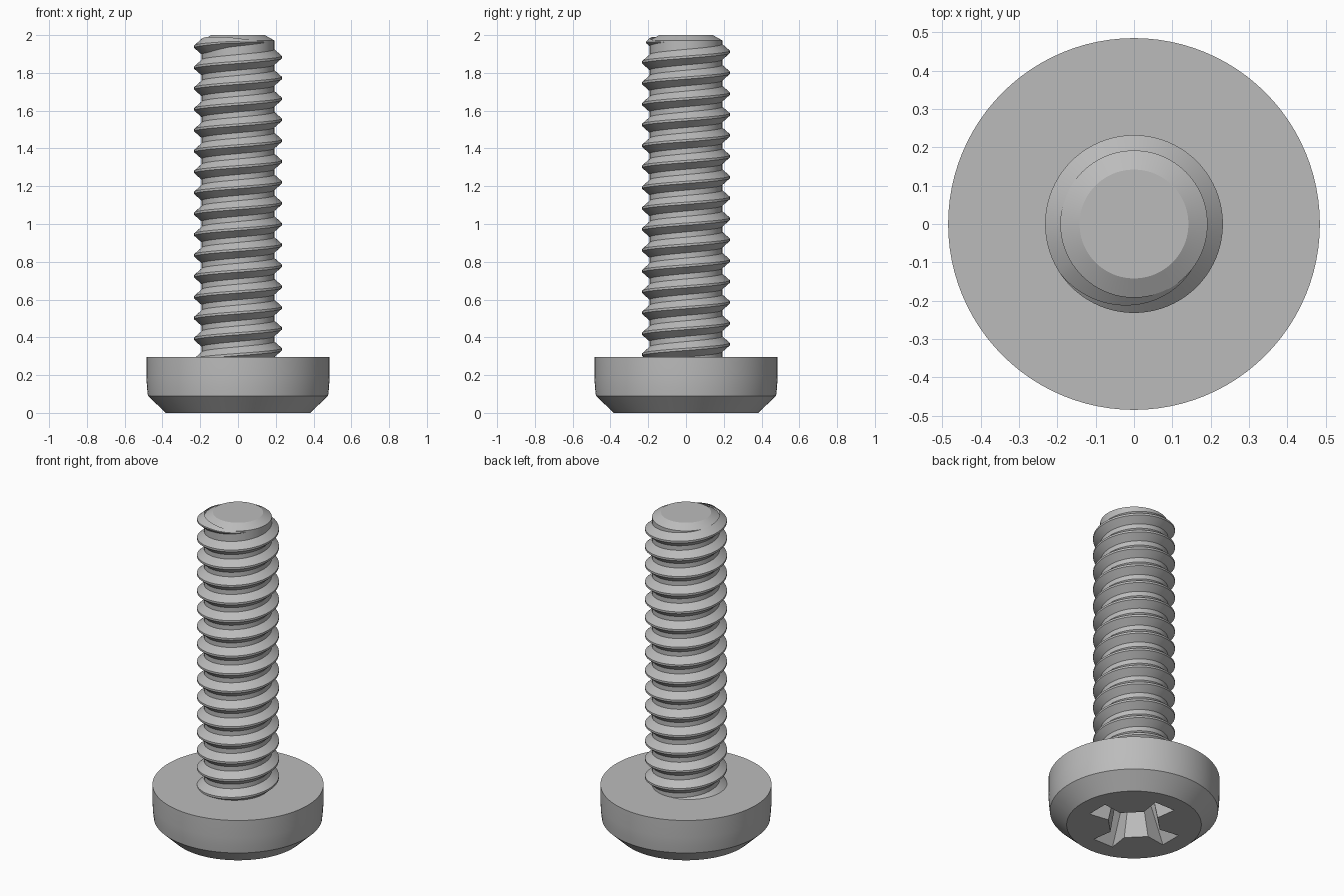
import bpy, bmesh, math
from math import cos, sin, pi

SEG = 96          # steps around every turned part
SEAT = 0.297      # underside of the head
ROOT, CREST = 0.192, 0.232
PITCH = 0.1105

cube = bpy.data.objects.get("Cube")
if cube:
    bpy.data.objects.remove(cube)

steel = bpy.data.materials.new("grey steel")
steel.use_nodes = True
GREY = (0.5, 0.5, 0.5, 1)
steel.diffuse_color = GREY
steel.node_tree.nodes["Principled BSDF"].inputs["Base Color"].default_value = GREY


def ring(bm, points, z):
    return [bm.verts.new((x, y, z)) for x, y in points]


def circle(r):
    return [(r * cos(2 * pi * i / SEG), r * sin(2 * pi * i / SEG)) for i in range(SEG)]


def bridge(bm, a, b, closed=True):
    n = len(a)
    for i in range(n if closed else n - 1):
        j = (i + 1) % n
        bm.faces.new((a[i], a[j], b[j], b[i]))


def lathe(bm, profile):
    rings = [ring(bm, circle(r), z) for r, z in profile]
    for a, b in zip(rings, rings[1:]):
        bridge(bm, a, b)
    return rings


def finish(bm, name, recalc=True):
    if recalc:
        bmesh.ops.recalc_face_normals(bm, faces=bm.faces)
    mesh = bpy.data.meshes.new(name)
    bm.to_mesh(mesh)
    bm.free()
    mesh.materials.append(steel)
    obj = bpy.data.objects.new(name, mesh)
    bpy.context.collection.objects.link(obj)
    bpy.ops.object.select_all(action='DESELECT')
    obj.select_set(True)
    bpy.context.view_layer.objects.active = obj
    bpy.ops.object.shade_smooth_by_angle(angle=math.radians(25))
    return obj


def cross(tip, tip_half, corner, corner_half):
    """Four-armed outline with chamfered inner corners."""
    arm = [(corner, -corner_half), (tip, -tip_half), (tip, tip_half), (corner, corner_half)]
    turns = [(1, 0), (0, 1), (-1, 0), (0, -1)]
    return [(x * c - y * s, x * s + y * c) for c, s in turns for x, y in arm]


# Head with a tapered cross recess in its outer face
bm = bmesh.new()
rings = lathe(bm, [(0.382, 0), (0.477, 0.09), (0.482, 0.135), (0.485, 0.19), (0.485, SEAT)])
bm.faces.new(rings[-1])
mouth = ring(bm, cross(0.272, 0.069, 0.147, 0.051), 0)
floor = ring(bm, cross(0.15, 0.046, 0.095, 0.042), 0.24)
bridge(bm, mouth, floor)
bm.faces.new(floor)
rim = []
for loop in (rings[0], mouth):
    rim += [bm.edges.get((loop[i - 1], loop[i])) for i in range(len(loop))]
bmesh.ops.triangle_fill(bm, edges=rim, use_beauty=True, normal=(0, 0, -1))
finish(bm, "screw_head")

# Shank core with a chamfered end
bm = bmesh.new()
rings = lathe(bm, [(ROOT, SEAT), (ROOT, 1.972), (0.142, 2.0)])
bm.faces.new(rings[-1])
finish(bm, "shank_core")

# Helical thread ridge, fading out near the free end
bm = bmesh.new()
SECTION = [(-0.042, 0), (-0.006, 1), (0.006, 1), (0.042, 0)]
FADE_START, FADE_END = 1 + 215 / 360, 1 + 325 / 360
first, last = -14 * SEG, int(FADE_END * SEG)
previous = None
for step in range(first, last + 1):
    turn = step / SEG
    angle = 2 * pi * turn
    size = max(0.01, min(1, (FADE_END - turn) / (FADE_END - FADE_START)))
    middle = min(1.773 + PITCH * turn, 1.962)
    row = []
    for dz, height in SECTION:
        r = ROOT - 0.001 + (CREST - ROOT + 0.001) * height * size
        row.append(bm.verts.new((r * cos(angle), r * sin(angle), middle + dz * size)))
    if previous:
        bridge(bm, previous, row, closed=False)
    previous = row
# Trim the ridge where it meets the head
bmesh.ops.bisect_plane(bm, geom=bm.verts[:] + bm.edges[:] + bm.faces[:],
                       plane_co=(0, 0, SEAT), plane_no=(0, 0, 1), clear_inner=True)
bm.normal_update()
for f in bm.faces:
    c = f.calc_center_median()
    if f.normal.x * c.x + f.normal.y * c.y < 0:
        f.normal_flip()
finish(bm, "thread", recalc=False)
